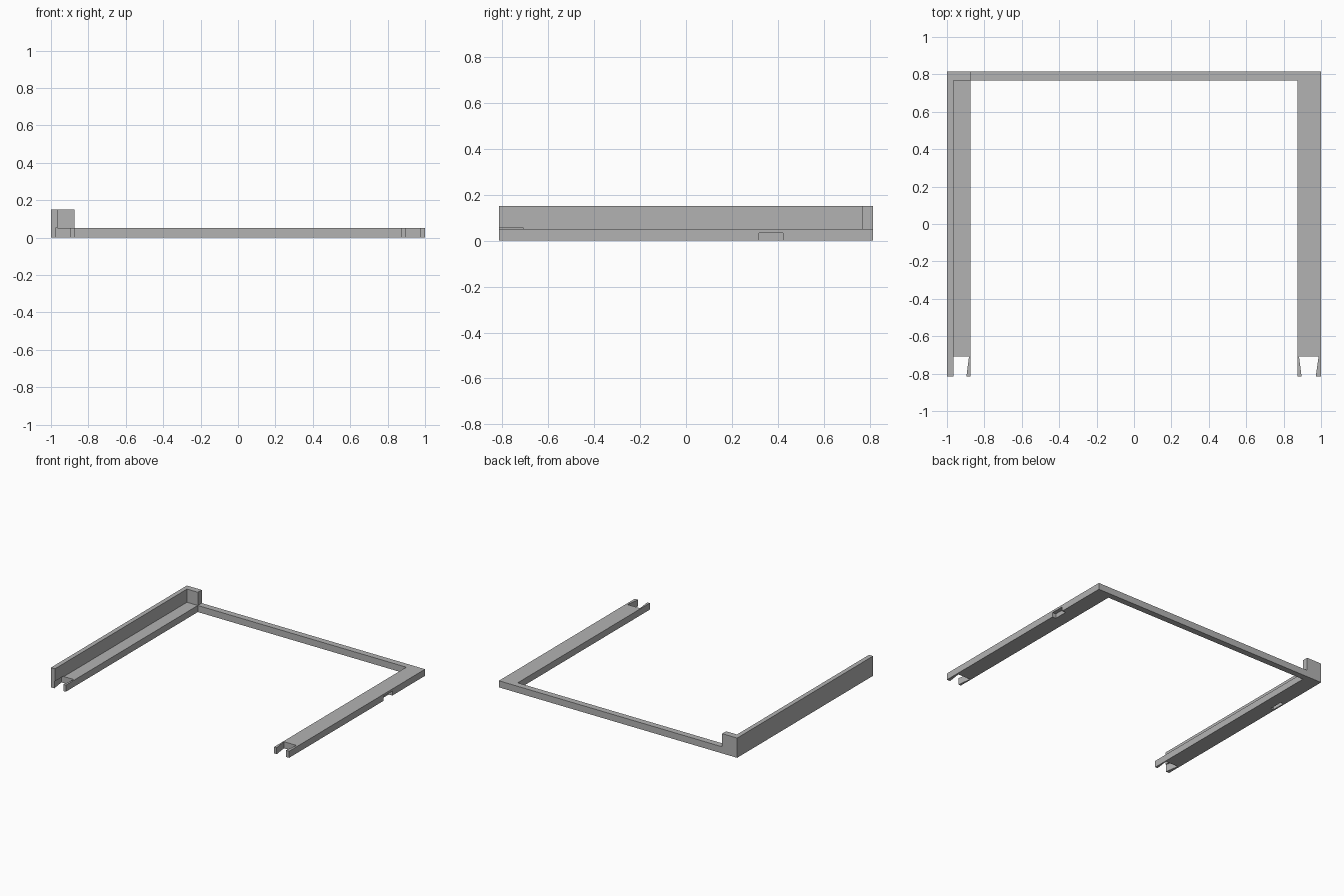
import bpy, bmesh

if "Cube" in bpy.data.objects:
    bpy.data.objects.remove(bpy.data.objects["Cube"])

BACK, FRONT = 0.815, -0.815
THICK, TALL = 0.05, 0.15

grey = bpy.data.materials.new("grey")
grey.diffuse_color = (0.45, 0.45, 0.45, 1)
grey.use_nodes = True
grey.node_tree.nodes["Principled BSDF"].inputs["Base Color"].default_value = grey.diffuse_color


def prism(name, outline, z0, z1):
    """Extrude a flat outline from z0 to z1."""
    bm = bmesh.new()
    face = bm.faces.new([bm.verts.new((x, y, z0)) for x, y in outline])
    top = bmesh.ops.extrude_face_region(bm, geom=[face])["geom"]
    verts = [v for v in top if isinstance(v, bmesh.types.BMVert)]
    bmesh.ops.translate(bm, vec=(0, 0, z1 - z0), verts=verts)
    bmesh.ops.recalc_face_normals(bm, faces=bm.faces)
    mesh = bpy.data.meshes.new(name)
    bm.to_mesh(mesh)
    bm.free()
    mesh.materials.append(grey)
    obj = bpy.data.objects.new(name, mesh)
    bpy.context.collection.objects.link(obj)
    return obj


def rect(x0, x1, y0, y1):
    return [(x0, y0), (x1, y0), (x1, y1), (x0, y1)]


def combine(target, helper, operation):
    """Boolean a hidden helper into the target."""
    mod = target.modifiers.new(helper.name, 'BOOLEAN')
    mod.operation = operation
    mod.solver = 'EXACT'
    mod.object = helper
    helper.hide_render = True
    helper.hide_viewport = True


# U-shaped flat frame: two wide arms and a narrow back bar
frame = prism("frame", [(-1, FRONT), (-0.875, FRONT), (-0.875, 0.768),
                        (0.875, 0.768), (0.875, FRONT), (1, FRONT),
                        (1, BACK), (-1, BACK)], 0, THICK)

# Raised wall along the left arm, returning across its back end
wall = prism("raised_wall", [(-1, FRONT), (-0.966, FRONT), (-0.966, 0.768),
                             (-0.875, 0.768), (-0.875, BACK), (-1, BACK)],
             0.02, TALL)
combine(frame, wall, 'UNION')

# Flared slots at the front tips of both arms
for side, label in ((-1, "left"), (1, "right")):
    slot = prism(label + "_slot_cutter",
                 [(side * 0.896, FRONT - 0.02), (side * 0.972, FRONT - 0.02),
                  (side * 0.972, FRONT), (side * 0.987, -0.708),
                  (side * 0.882, -0.708), (side * 0.896, FRONT)],
                 -0.05, 0.055)
    combine(frame, slot, 'DIFFERENCE')

# Latch recesses under the arms: open on the right, closed on the left
right_latch = prism("right_latch_cutter", rect(0.97, 1.05, 0.318, 0.422), -0.05, 0.034)
left_latch = prism("left_latch_cutter", rect(-0.99, -0.965, 0.318, 0.422), -0.05, 0.034)
for cutter in (right_latch, left_latch):
    combine(frame, cutter, 'DIFFERENCE')
